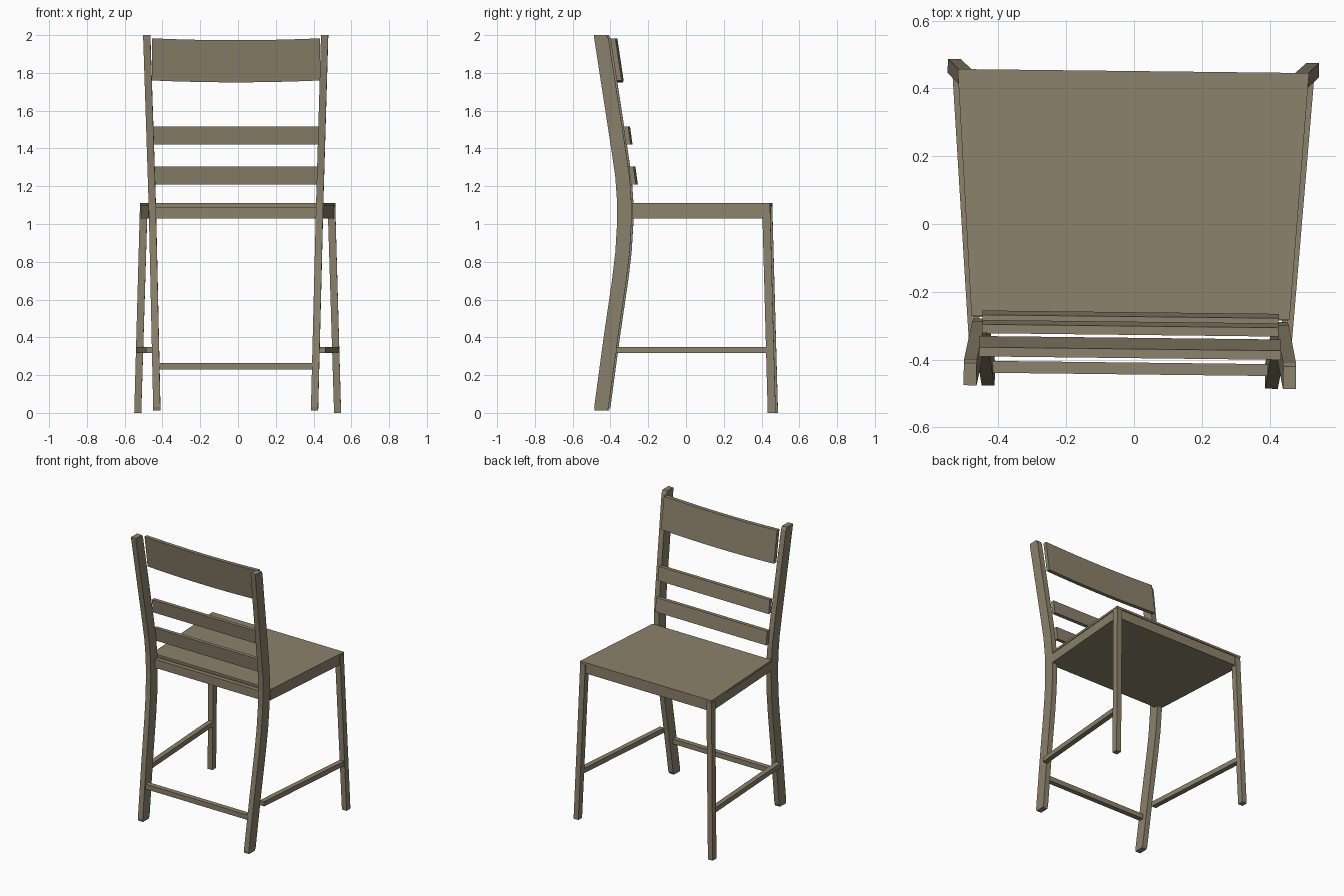
import bpy, bmesh
from mathutils import Matrix, Vector

cube = bpy.data.objects.get("Cube")
if cube:
    bpy.data.objects.remove(cube, do_unlink=True)

wood = bpy.data.materials.new("grey_brown_wood")
wood.use_nodes = True
WOOD = (0.262, 0.223, 0.150, 1)
wood.diffuse_color = WOOD
wood.node_tree.nodes["Principled BSDF"].inputs["Base Color"].default_value = WOOD

# The whole chair stands turned very slightly
PLACE = Matrix.Translation((-0.007, 0, 0)) @ Matrix.Rotation(-0.0115, 4, "Z")


def loft(name, rings):
    """Solid skinned through a series of four-cornered rings."""
    bm = bmesh.new()
    rows = [[bm.verts.new(PLACE @ Vector(p)) for p in ring] for ring in rings]
    for a, b in zip(rows, rows[1:]):
        for i in range(4):
            j = (i + 1) % 4
            bm.faces.new((a[i], a[j], b[j], b[i]))
    bm.faces.new(rows[0])
    bm.faces.new(rows[-1])
    bmesh.ops.recalc_face_normals(bm, faces=bm.faces)
    mesh = bpy.data.meshes.new(name)
    bm.to_mesh(mesh)
    bm.free()
    mesh.materials.append(wood)
    ob = bpy.data.objects.new(name, mesh)
    bpy.context.collection.objects.link(ob)
    return ob


def flat_ring(x, y, z, w, d):
    """Horizontal rectangle for uprights."""
    return [(x + sx * w / 2, y + sy * d / 2, z)
            for sx, sy in ((-1, -1), (1, -1), (1, 1), (-1, 1))]


def panel(name, back, front, z0, z1):
    """Tapered slab; back and front are (y, half width)."""
    (yb, wb), (yf, wf) = back, front
    return loft(name, [[(-wb, yb, z), (wb, yb, z), (wf, yf, z), (-wf, yf, z)]
                       for z in (z0, z1)])


def crossbar(name, half, y_low, y_high, z0, z1, thick, sag=0.0, steps=1):
    """Bar along x, leaning from y_low to y_high, optionally sagging."""
    rings = []
    for i in range(steps + 1):
        t = 2 * i / steps - 1
        dz = -sag * (1 - t * t)
        x, h = t * half, thick / 2
        rings.append([(x, y_low - h, z0 + dz), (x, y_low + h, z0 + dz),
                      (x, y_high + h, z1 + dz), (x, y_high - h, z1 + dz)])
    return loft(name, rings)


# Bent rear posts: (z, y, depth)
POST = [(0.012, -0.446, 0.064), (0.03, -0.443, 0.076), (0.4, -0.393, 0.076),
        (0.7, -0.349, 0.076), (0.85, -0.331, 0.076), (1.0, -0.322, 0.076),
        (1.12, -0.322, 0.076), (1.25, -0.331, 0.076), (1.4, -0.353, 0.076),
        (1.98, -0.442, 0.076), (2.0, -0.448, 0.066)]


def post_x(z):
    if z < 1.1:
        return 0.417 + 0.026 * z / 1.1
    return 0.443 + 0.028 * (z - 1.1) / 0.9


for side, s in (("left", 1), ("right", -1)):
    loft(side + "_back_post",
         [flat_ring(s * post_x(z), y, z, 0.038, d) for z, y, d in POST])

    # Splayed front leg
    loft(side + "_front_leg", [flat_ring(s * 0.529, 0.46, 0, 0.037, 0.042),
                               flat_ring(s * 0.497, 0.43, 1.094, 0.04, 0.042)])

    # Low side stretcher, passing just outside the rear post
    loft(side + "_stretcher",
         [[(s * (x + dx), y, z) for dx, z in
           ((-0.035, 0.316), (0, 0.316), (0, 0.35), (-0.035, 0.35))]
          for x, y in ((0.475, -0.365), (0.534, 0.445))])

# Seat
panel("seat_frame", (-0.28, 0.464), (0.444, 0.513), 1.03, 1.095)
panel("seat_top", (-0.277, 0.469), (0.451, 0.518), 1.095, 1.11)
crossbar("back_seat_rail", 0.43, -0.295, -0.295, 1.03, 1.09, 0.03)

# Backrest slats
crossbar("lower_slat", 0.437, -0.273, -0.286, 1.21, 1.305, 0.026)
crossbar("middle_slat", 0.437, -0.301, -0.314, 1.42, 1.515, 0.026)
crossbar("top_slat", 0.445, -0.349, -0.382, 1.76, 1.983, 0.027, sag=0.01, steps=10)

# Low rear stretcher
crossbar("back_stretcher", 0.405, -0.426, -0.426, 0.23, 0.265, 0.035)
